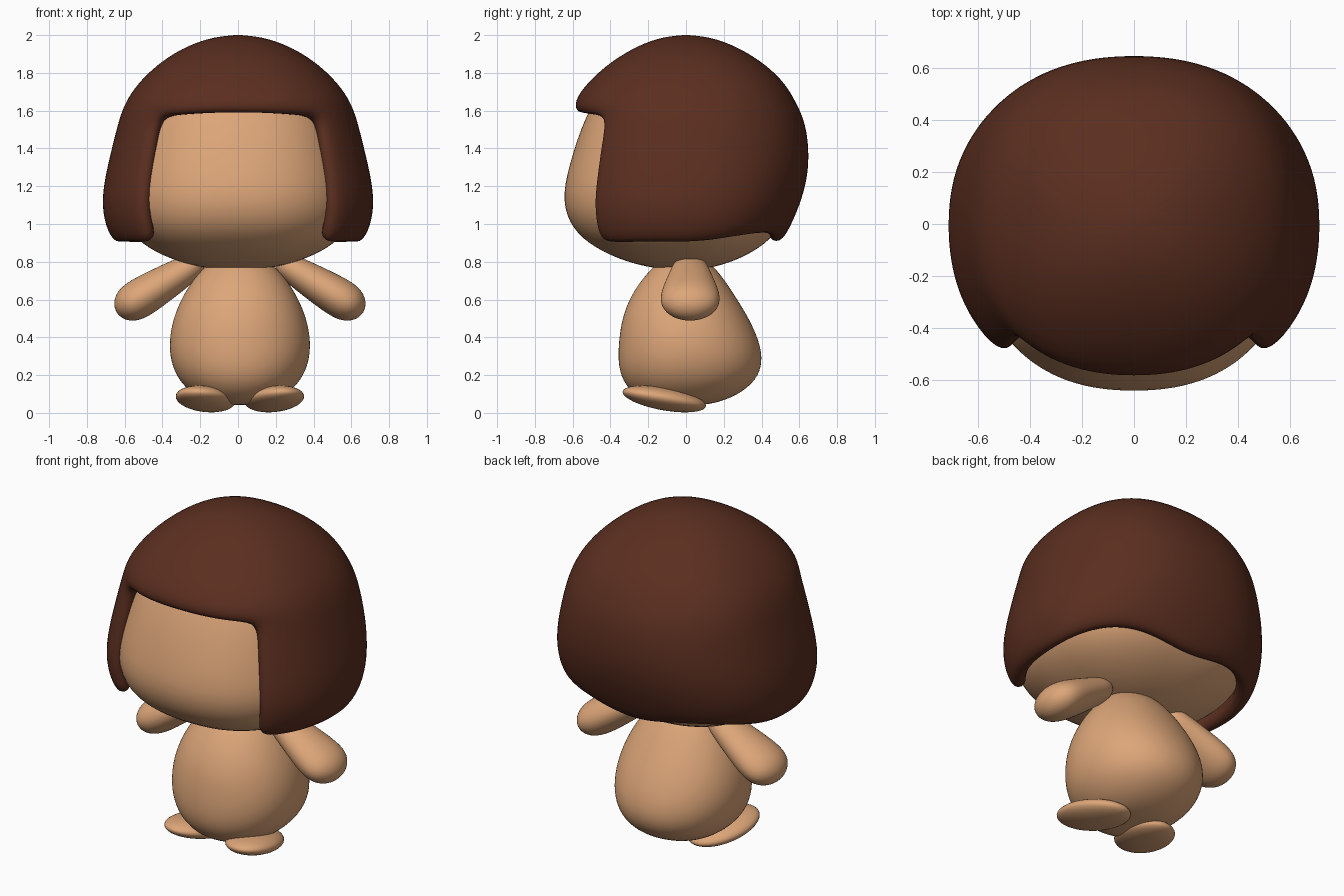
import bpy, bmesh
from math import sin, cos, pi, radians, atan2

if "Cube" in bpy.data.objects:
    bpy.data.objects.remove(bpy.data.objects["Cube"])


def material(name, color):
    m = bpy.data.materials.new(name)
    m.diffuse_color = (*color, 1)
    m.use_nodes = True
    m.node_tree.nodes["Principled BSDF"].inputs["Base Color"].default_value = m.diffuse_color
    return m


SKIN = material("skin", (0.72, 0.38, 0.19))
BROWN = material("brown_hair", (0.105, 0.028, 0.014))


def loft(name, rows, mat, power=2.0, cols=32, low=None, top=None, skip=None, lift=None, shell=0):
    """Stack rounded rings (z, half width, front depth, back depth), closed by optional poles."""
    bm = bmesh.new()
    rings = []
    for i, (z, w, front, back) in enumerate(rows):
        ring = []
        for j in range(cols):
            a = 2 * pi * j / cols          # 0 faces the front
            s, c = sin(a), -cos(a)
            d = front if c < 0 else back
            r = (abs(s / w) ** power + abs(c / d) ** power) ** (-1 / power)
            dz = lift(i, a) if lift else 0
            ring.append(bm.verts.new((r * s, r * c, z + dz)))
        rings.append(ring)
    for i in range(len(rows) - 1):
        for j in range(cols):
            if skip and skip(i, j):
                continue
            k = (j + 1) % cols
            bm.faces.new((rings[i][j], rings[i][k], rings[i + 1][k], rings[i + 1][j]))
    for pole, ring, up in ((low, rings[0], False), (top, rings[-1], True)):
        if pole is None:
            continue
        p = bm.verts.new((0, 0, pole))
        for j in range(cols):
            a, b = ring[j], ring[(j + 1) % cols]
            bm.faces.new((a, b, p) if up else (b, a, p))
    bmesh.ops.delete(bm, geom=[v for v in bm.verts if not v.link_faces], context='VERTS')
    for f in bm.faces:
        f.smooth = True
    me = bpy.data.meshes.new(name)
    bm.to_mesh(me)
    bm.free()
    me.materials.append(mat)
    ob = bpy.data.objects.new(name, me)
    bpy.context.collection.objects.link(ob)
    if shell:
        so = ob.modifiers.new("thickness", 'SOLIDIFY')
        so.thickness, so.offset = shell, -1
    ob.modifiers.new("smooth", 'SUBSURF').levels = 2
    ob.modifiers["smooth"].render_levels = 2
    return ob


# Head
loft("head", [
    (0.765, 0.17, 0.17, 0.12), (0.80, 0.32, 0.32, 0.25), (0.87, 0.48, 0.48, 0.39),
    (0.97, 0.59, 0.605, 0.50), (1.12, 0.63, 0.66, 0.54), (1.30, 0.60, 0.625, 0.55),
    (1.58, 0.53, 0.535, 0.50), (1.75, 0.42, 0.42, 0.42), (1.87, 0.22, 0.22, 0.22)],
    SKIN, power=2.35, low=0.755, top=1.90)

# Hair: thick shell with a window left open for the face
FRINGE_ROW = 5


def face_window(i, j):
    return i < FRINGE_ROW and (j < 4 or j >= 28)


def hair_edge(i, a):
    if i == 0 and cos(a) < 0:
        return 0.05 * sin(2 * a) ** 2      # raised rear corners
    if i == FRINGE_ROW:
        return 0.02 * max(cos(a), 0) ** 2  # slightly arched fringe
    return 0


loft("hair", [
    (0.885, 0.655, 0.61, 0.50), (1.00, 0.71, 0.65, 0.56), (1.13, 0.725, 0.66, 0.615),
    (1.28, 0.70, 0.635, 0.652), (1.44, 0.66, 0.61, 0.65), (1.56, 0.63, 0.58, 0.625),
    (1.65, 0.595, 0.595, 0.58), (1.74, 0.535, 0.53, 0.53), (1.84, 0.435, 0.425, 0.43),
    (1.93, 0.30, 0.285, 0.29), (1.985, 0.155, 0.15, 0.15)],
    BROWN, power=2.3, top=2.004, skip=face_window, lift=hair_edge, shell=0.095)

# Body
body = loft("body", [
    (0.045, 0.14, 0.17, 0.14), (0.09, 0.24, 0.27, 0.27), (0.17, 0.325, 0.34, 0.375),
    (0.27, 0.368, 0.362, 0.41), (0.38, 0.377, 0.357, 0.39), (0.50, 0.355, 0.34, 0.335),
    (0.62, 0.305, 0.295, 0.26), (0.74, 0.225, 0.21, 0.18), (0.82, 0.13, 0.12, 0.10)],
    SKIN, power=2.1, low=0.04, top=0.84)
body.location.x = 0.01

for side, tag in ((1, "left"), (-1, "right")):
    # Arms: flattened, rounded tubes pointing out and down
    arm = loft(tag + "_arm", [
        (-0.07, 0.065, 0.085, 0.085), (0.06, 0.085, 0.115, 0.115), (0.20, 0.10, 0.15, 0.15),
        (0.31, 0.108, 0.168, 0.168), (0.38, 0.092, 0.145, 0.145), (0.425, 0.052, 0.08, 0.08)],
        SKIN, cols=20, low=-0.11, top=0.44)
    arm.location = (0.01 + side * 0.28, 0.022, 0.76)
    arm.rotation_euler.y = side * atan2(0.85, -0.52)

    # Feet: flat ovals, toes raised and turned outward
    bpy.ops.mesh.primitive_uv_sphere_add(segments=40, ring_count=20, radius=1)
    foot = bpy.context.object
    foot.name = tag + "_foot"
    foot.scale = (0.152, 0.228, 0.06)
    foot.location = (0.01 + side * 0.182, -0.115, 0.074)
    foot.rotation_euler = (radians(-10), 0, side * radians(15))
    foot.data.materials.append(SKIN)
    bpy.ops.object.shade_smooth()
